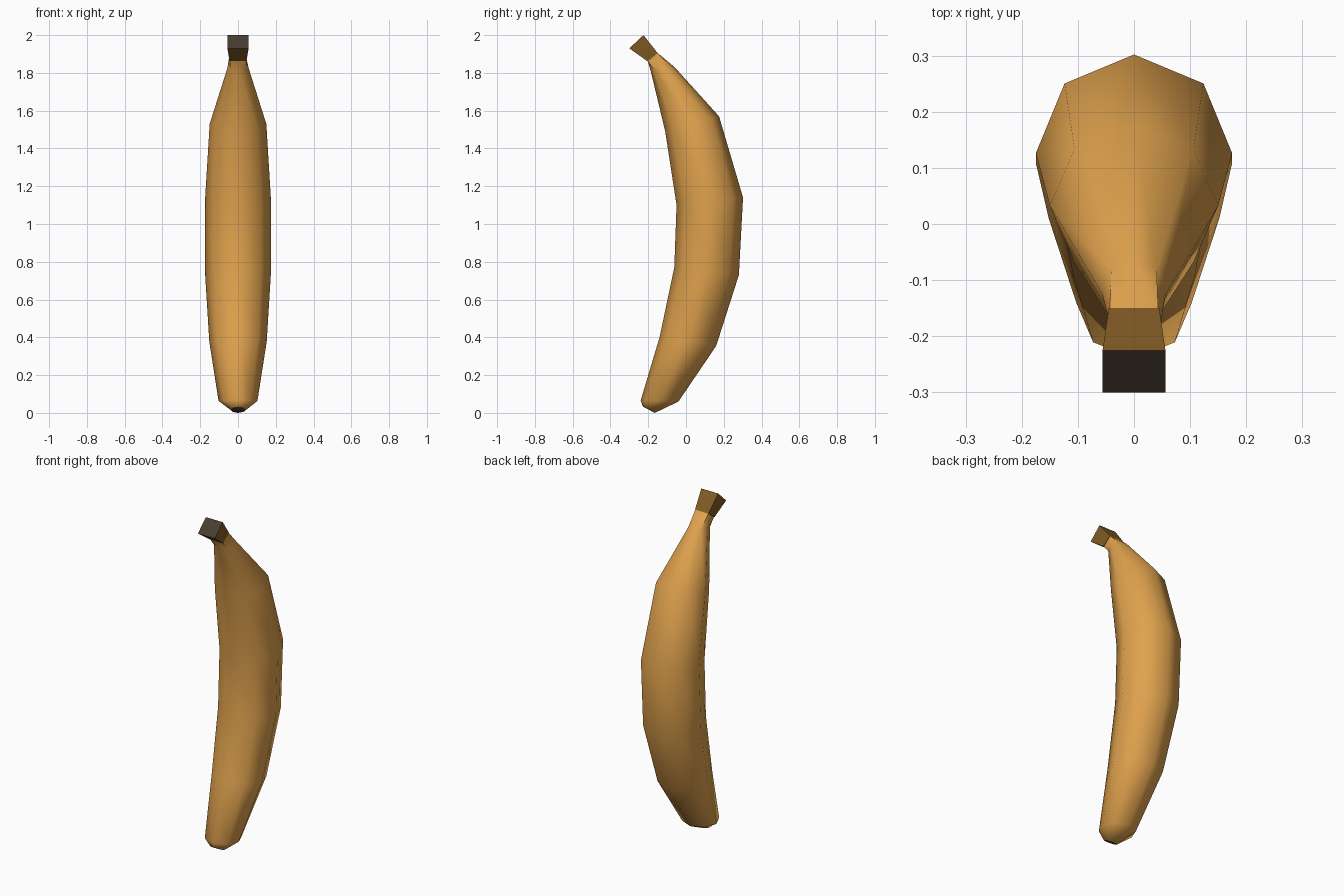
import bpy, math

if "Cube" in bpy.data.objects:
    bpy.data.objects.remove(bpy.data.objects["Cube"])


def material(name, rgb):
    m = bpy.data.materials.new(name)
    m.diffuse_color = (*rgb, 1)
    m.use_nodes = True
    m.node_tree.nodes["Principled BSDF"].inputs["Base Color"].default_value = m.diffuse_color
    return m


yellow = material("ripe yellow", (0.74, 0.36, 0.075))
brown = material("stem brown", (0.22, 0.105, 0.018))
dark = material("dark brown", (0.065, 0.048, 0.03))


def ring(outer, inner, hx, sides=8, square=False):
    """Tilted cross-section between the back (outer) and front (inner) y,z points."""
    pts = []
    for k in range(sides):
        a = 2 * math.pi * (k + (0.5 if sides == 4 else 0)) / sides
        c, s = math.cos(a), math.sin(a)
        if square:
            f = 1 / max(abs(c), abs(s))
            c, s = c * f, s * f
        y, z = [(o + i) / 2 + (o - i) / 2 * c for o, i in zip(outer, inner)]
        pts.append((hx * s, y, z))
    return pts


def loft(name, rings, mats, angle):
    """Skin the rings; slots: 0 = sides, 1 = first cap, 2 = last cap."""
    n = len(rings[0])
    last = len(rings) - 1
    verts = [p for r in rings for p in r]
    faces = [(i * n + k, i * n + n + k, i * n + n + (k + 1) % n, i * n + (k + 1) % n)
             for i in range(last) for k in range(n)]
    faces += [tuple(range(n)), tuple(reversed(range(last * n, last * n + n)))]
    me = bpy.data.meshes.new(name)
    me.from_pydata(verts, [], faces)
    for m in mats:
        me.materials.append(m)
    me.polygons[len(faces) - 2].material_index = 1
    me.polygons[len(faces) - 1].material_index = 2
    ob = bpy.data.objects.new(name, me)
    bpy.context.collection.objects.link(ob)
    bpy.ops.object.select_all(action='DESELECT')
    bpy.context.view_layer.objects.active = ob
    ob.select_set(True)
    bpy.ops.object.mode_set(mode='EDIT')
    bpy.ops.mesh.select_all(action='SELECT')
    bpy.ops.mesh.normals_make_consistent(inside=False)
    bpy.ops.object.mode_set(mode='OBJECT')
    bpy.ops.object.shade_smooth_by_angle(angle=math.radians(angle))


# Curved fruit with a dark blossom tip at the bottom
loft("banana_body", [
    ring((-0.165, 0.0), (-0.228, 0.033), 0.04),
    ring((-0.04, 0.06), (-0.24, 0.066), 0.103),
    ring((0.16, 0.355), (-0.14, 0.40), 0.152),
    ring((0.28, 0.73), (-0.062, 0.77), 0.175),
    ring((0.302, 1.14), (-0.05, 1.10), 0.175),
    ring((0.175, 1.57), (-0.11, 1.49), 0.15),
    ring((-0.06, 1.83), (-0.188, 1.815), 0.057),
    ring((-0.15, 1.905), (-0.203, 1.862), 0.043, square=True),
], [yellow, dark, yellow], 60)

# Square flared stem with a dark cut end
loft("stem", [
    ring((-0.15, 1.905), (-0.205, 1.862), 0.045, 4, True),
    ring((-0.225, 2.0), (-0.30, 1.93), 0.056, 4, True),
], [brown, brown, dark], 30)
